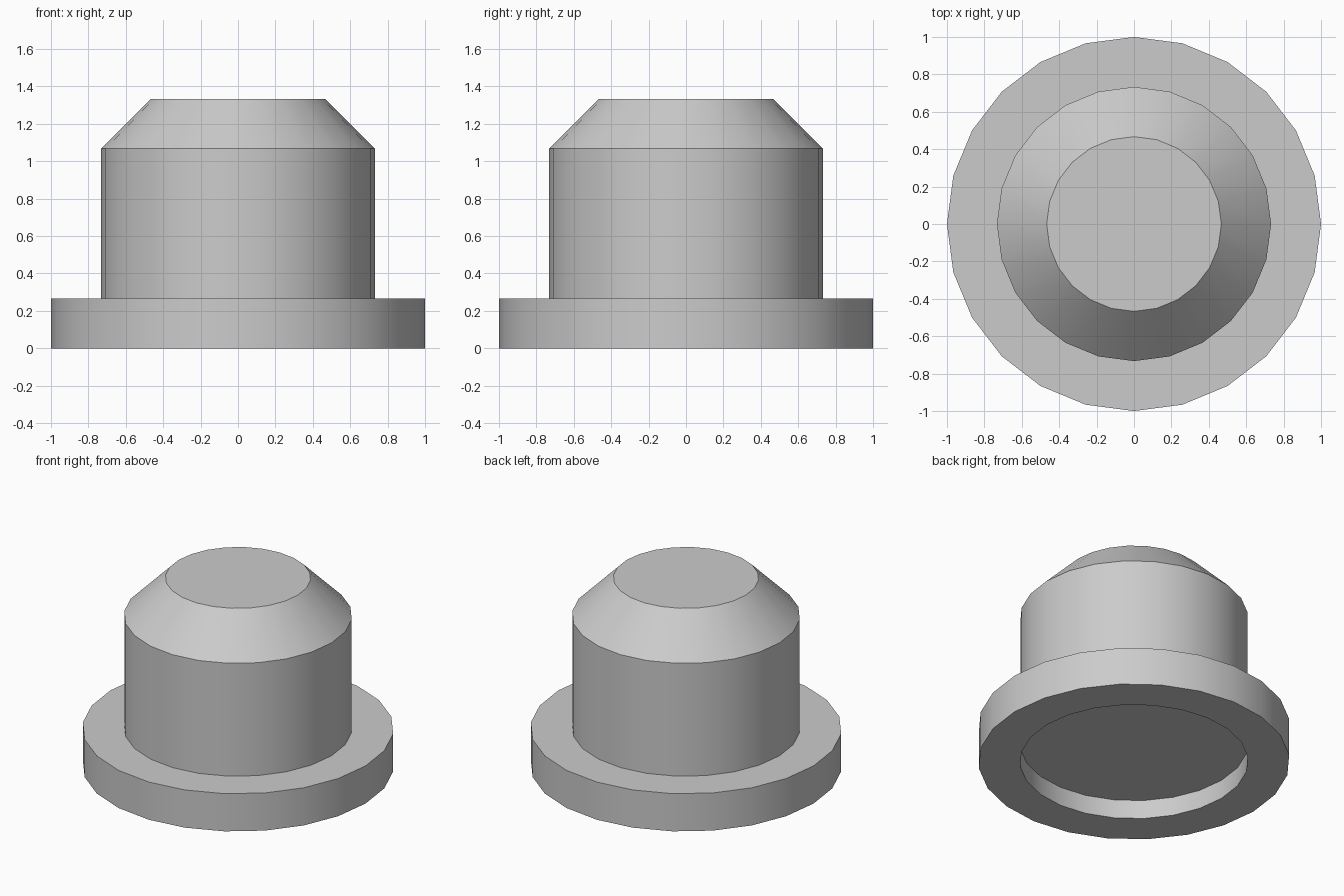
import bpy
import bmesh
import math
from mathutils import Matrix

SIDES = 24

cube = bpy.data.objects.get("Cube")
if cube:
    bpy.data.objects.remove(cube, do_unlink=True)

# Plain grey material
grey = bpy.data.materials.new("light_grey")
grey.use_nodes = True
colour = (0.6, 0.6, 0.6, 1.0)
grey.diffuse_color = colour
grey.node_tree.nodes["Principled BSDF"].inputs["Base Color"].default_value = colour


def lathe(name, profile, material):
    """Turn a (radius, height) profile around z and cap both ends."""
    bm = bmesh.new()
    rings = []
    for radius, height in profile:
        ring = bmesh.ops.create_circle(
            bm, segments=SIDES, radius=radius,
            matrix=Matrix.Translation((0, 0, height)))["verts"]
        rings.append(ring)
    for low, high in zip(rings, rings[1:]):
        for i in range(SIDES):
            j = (i + 1) % SIDES
            bm.faces.new((low[i], low[j], high[j], high[i]))
    for end in (rings[0], rings[-1]):
        bm.faces.new(end)
    bmesh.ops.recalc_face_normals(bm, faces=bm.faces)
    mesh = bpy.data.meshes.new(name)
    bm.to_mesh(mesh)
    bm.free()
    mesh.materials.append(material)
    obj = bpy.data.objects.new(name, mesh)
    bpy.context.collection.objects.link(obj)
    bpy.ops.object.select_all(action='DESELECT')
    obj.select_set(True)
    bpy.context.view_layer.objects.active = obj
    bpy.ops.object.shade_smooth_by_angle(angle=math.radians(30))
    return obj


# Flanged plug: recessed underside, flange, straight body, chamfered top
BODY, FLANGE, TOP = 0.733, 1.0, 0.467
lathe("flanged_plug", [
    (BODY, 0.133), (BODY, 0), (FLANGE, 0), (FLANGE, 0.267),
    (BODY, 0.267), (BODY, 1.067), (TOP, 1.333),
], grey)
